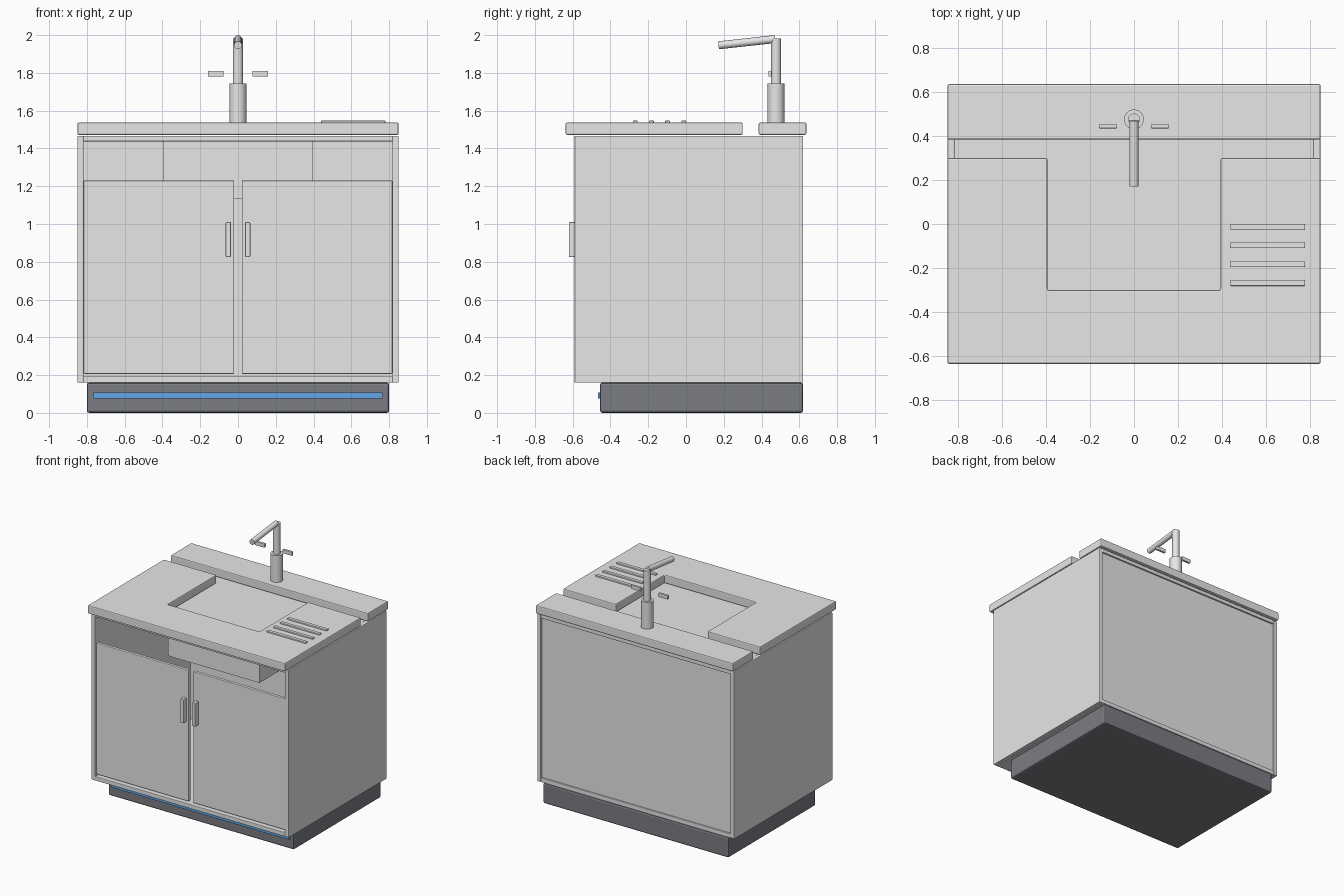
import bpy, bmesh
from mathutils import Vector

if "Cube" in bpy.data.objects:
    bpy.data.objects.remove(bpy.data.objects["Cube"])


def material(name, rgb):
    m = bpy.data.materials.new(name)
    m.diffuse_color = (*rgb, 1)
    m.use_nodes = True
    m.node_tree.nodes["Principled BSDF"].inputs["Base Color"].default_value = m.diffuse_color
    return m


GREY = material("light_grey", (0.8, 0.8, 0.8))
DARK = material("dark_grey", (0.2, 0.205, 0.23))
BLUE = material("light_blue", (0.14, 0.46, 0.95))


def finish(name, bm, mat, bevel=0.0):
    bmesh.ops.recalc_face_normals(bm, faces=bm.faces)
    me = bpy.data.meshes.new(name)
    bm.to_mesh(me)
    bm.free()
    me.materials.append(mat)
    ob = bpy.data.objects.new(name, me)
    bpy.context.collection.objects.link(ob)
    if bevel:
        mod = ob.modifiers.new("soft_edges", "BEVEL")
        mod.width = bevel
        mod.segments = 2
        mod.limit_method = "ANGLE"
    return ob


def prism(name, outline, z0, z1, mat=GREY, bevel=0.0):
    """Extrude a flat xy outline from z0 to z1."""
    bm = bmesh.new()
    face = bm.faces.new([bm.verts.new((x, y, z0)) for x, y in outline])
    ext = bmesh.ops.extrude_face_region(bm, geom=[face])["geom"]
    bmesh.ops.translate(bm, vec=(0, 0, z1 - z0),
                        verts=[v for v in ext if isinstance(v, bmesh.types.BMVert)])
    return finish(name, bm, mat, bevel)


def box(name, xs, ys, zs, mat=GREY, bevel=0.0):
    (x0, x1), (y0, y1) = sorted(xs), ys
    return prism(name, [(x0, y0), (x1, y0), (x1, y1), (x0, y1)], *zs, mat, bevel)


def rod(name, start, end, radius, sides=16):
    """Cylinder between two points."""
    a, b = Vector(start), Vector(end)
    bm = bmesh.new()
    bmesh.ops.create_cone(bm, cap_ends=True, segments=sides, radius1=radius,
                          radius2=radius, depth=(b - a).length)
    turn = (b - a).to_track_quat("Z", "Y").to_matrix()
    bmesh.ops.rotate(bm, cent=(0, 0, 0), matrix=turn, verts=bm.verts)
    bmesh.ops.translate(bm, vec=(a + b) / 2, verts=bm.verts)
    return finish(name, bm, GREY)


# Plinth with a light strip along its front
box("plinth", (-0.8, 0.8), (-0.455, 0.62), (0, 0.16), DARK, 0.012)
box("light_strip", (-0.765, 0.765), (-0.467, -0.45), (0.075, 0.108), BLUE)

# Cabinet shell
box("bottom_panel", (-0.82, 0.82), (-0.59, 0.62), (0.16, 0.193), GREY, 0.004)
box("top_panel", (-0.82, 0.82), (-0.59, 0.62), (1.437, 1.467), GREY, 0.004)
box("back_panel", (-0.82, 0.82), (0.585, 0.608), (0.19, 1.44))

# Sink bowl hanging below the top panel
box("sink_bowl", (-0.395, 0.395), (-0.3, 0.3), (1.135, 1.466))

# Mirrored parts: side panels, doors, door handles, tap handles
for s, side in ((-1, "left"), (1, "right")):
    box(f"{side}_side_panel", (s * 0.818, s * 0.85), (-0.59, 0.62),
        (0.16, 1.467), GREY, 0.004)
    box(f"{side}_door", (s * 0.02, s * 0.817), (-0.58, -0.555),
        (0.207, 1.23), GREY, 0.004)
    box(f"{side}_door_handle", (s * 0.037, s * 0.065), (-0.62, -0.575),
        (0.825, 1.01), GREY, 0.005)
    box(f"{side}_tap_handle", (s * 0.077, s * 0.16), (0.436, 0.454),
        (1.78, 1.81), GREY, 0.003)

# U-shaped counter around the sink and a separate rear ledge
prism("counter", [(-0.85, -0.637), (0.85, -0.637), (0.85, 0.3), (0.395, 0.3),
                  (0.395, -0.3), (-0.395, -0.3), (-0.395, 0.3), (-0.85, 0.3)],
      1.472, 1.537, GREY, 0.007)
box("rear_ledge", (-0.85, 0.85), (0.385, 0.637), (1.472, 1.537), GREY, 0.007)

# Drainer ribs
for i in range(4):
    y = -0.012 - 0.0855 * i
    box(f"drainer_rib_{i + 1}", (0.44, 0.78), (y - 0.013, y + 0.013), (1.53, 1.547),
        GREY, 0.003)

# Tap
rod("tap_base", (0, 0.477, 1.53), (0, 0.477, 1.745), 0.045, 32)
rod("tap_stem", (0, 0.477, 1.74), (0, 0.477, 1.982), 0.027)
rod("tap_spout", (0, 0.472, 1.979), (0, 0.172, 1.946), 0.021)

# Smooth the round parts, keep crisp edges
for ob in bpy.data.objects:
    ob.select_set(ob.name.startswith("tap_"))
bpy.context.view_layer.objects.active = bpy.data.objects["tap_base"]
bpy.ops.object.shade_smooth_by_angle()
